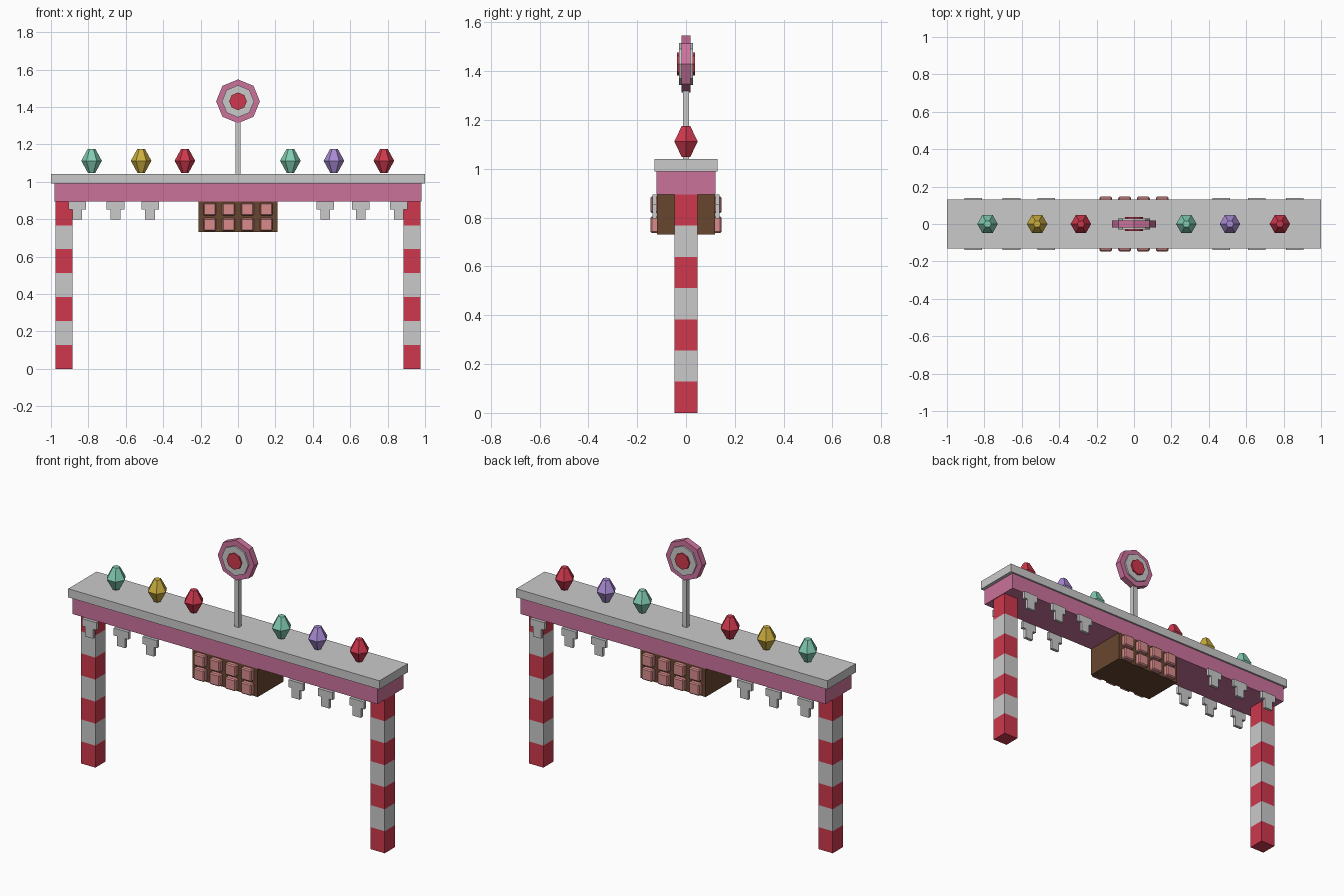
import bpy
import bmesh
from math import pi
from mathutils import Matrix, Vector

cube = bpy.data.objects.get("Cube")
if cube:
    bpy.data.objects.remove(cube, do_unlink=True)


def material(name, r, g, b):
    m = bpy.data.materials.new(name)
    m.use_nodes = True
    m.diffuse_color = (r, g, b, 1)
    m.node_tree.nodes["Principled BSDF"].inputs["Base Color"].default_value = (r, g, b, 1)
    return m


WHITE = material("icing_white", .59, .59, .59)
PINK = material("candy_pink", .6, .17, .33)
RED = material("candy_red", .62, .04, .075)
BROWN = material("chocolate_brown", .14, .062, .03)
ROSE = material("rose_chocolate", .7, .26, .26)
GREEN = material("mint_green", .22, .6, .44)
YELLOW = material("honey_yellow", .6, .42, .05)
PURPLE = material("lilac_purple", .4, .26, .66)


def finish(name, bm, *mats):
    mesh = bpy.data.meshes.new(name)
    bmesh.ops.recalc_face_normals(bm, faces=bm.faces)
    bm.to_mesh(mesh)
    bm.free()
    for m in mats:
        mesh.materials.append(m)
    obj = bpy.data.objects.new(name, mesh)
    bpy.context.collection.objects.link(obj)
    return obj


def add_box(bm, lo, hi):
    lo, hi = Vector(lo), Vector(hi)
    mat = Matrix.Translation((lo + hi) / 2) @ Matrix.Diagonal((*(hi - lo), 1))
    bmesh.ops.create_cube(bm, size=1, matrix=mat)


def box(name, lo, hi, mat):
    bm = bmesh.new()
    add_box(bm, lo, hi)
    return finish(name, bm, mat)


# Beam with its icing slab on top
box("top_slab", (-1, -.13, .99), (1, .13, 1.04), WHITE)
box("beam", (-.98, -.12, .895), (.98, .12, .99), PINK)

# Striped legs: one box sliced into equal bands
LEG_TOP, BANDS = .895, 7
for side, x in (("right", -.93), ("left", .93)):
    bm = bmesh.new()
    add_box(bm, (x - .046, -.047, 0), (x + .046, .047, LEG_TOP))
    for i in range(1, BANDS):
        bmesh.ops.bisect_plane(bm, geom=bm.verts[:] + bm.edges[:] + bm.faces[:],
                               plane_co=(0, 0, LEG_TOP * i / BANDS), plane_no=(0, 0, 1))
    for f in bm.faces:
        band = min(int(f.calc_center_median().z / LEG_TOP * BANDS), BANDS - 1)
        f.material_index = band % 2
    finish(side + "_leg", bm, RED, WHITE)

# Chocolate block with raised tiles front and back
box("chocolate_block", (-.21, -.119, .73), (.21, .119, .895), BROWN)
for side, s in (("front", -1), ("back", 1)):
    for row, z in (("lower", .771), ("upper", .853)):
        for col in range(4):
            x = (col - 1.5) * .101
            y0, y1 = sorted((s * .11, s * .146))
            tile = box(f"{side}_{row}_tile_{col + 1}", (x - .034, y0, z - .034),
                       (x + .034, y1, z + .034), ROSE)
            bev = tile.modifiers.new("soft_edge", 'BEVEL')
            bev.width, bev.segments = .006, 1

# Icing drips: a stepped outline given thickness
HALF = [(.047, .895), (.047, .852), (.026, .852), (.026, .797)]
OUTLINE = HALF + [(-x, z) for x, z in reversed(HALF)]
for side, s in (("front", -1), ("back", 1)):
    for i, x in enumerate((-.86, -.655, -.47, .467, .657, .86)):
        bm = bmesh.new()
        face = bm.faces.new([bm.verts.new((x + px, s * .12, z)) for px, z in OUTLINE])
        ext = bmesh.ops.extrude_face_region(bm, geom=[face], use_keep_orig=True)
        moved = [v for v in ext["geom"] if isinstance(v, bmesh.types.BMVert)]
        bmesh.ops.translate(bm, verts=moved, vec=(0, s * .018, 0))
        finish(f"{side}_drip_{i + 1}", bm, WHITE)

# Six-sided sugar gems
GEMS = [(-.783, GREEN), (-.518, YELLOW), (-.284, RED),
        (.28, GREEN), (.513, PURPLE), (.78, RED)]
for i, (x, mat) in enumerate(GEMS):
    bm = bmesh.new()
    for z, r1, r2 in ((1.08, .02, .055), (1.144, .055, .02)):
        bmesh.ops.create_cone(bm, cap_ends=True, segments=6, radius1=r1, radius2=r2, depth=.064,
                              matrix=Matrix.Translation((x, 0, z)) @ Matrix.Rotation(pi / 2, 4, 'Z'))
    bmesh.ops.remove_doubles(bm, verts=bm.verts, dist=.001)
    # Drop the hidden caps where the halves meet
    inner = [f for f in bm.faces if abs(f.calc_center_median().z - 1.112) < .005]
    bmesh.ops.delete(bm, geom=inner, context='FACES_ONLY')
    finish(f"gem_{i + 1}", bm, mat)

# Lollipop sign: pole and three stacked eight-sided discs
box("sign_pole", (-.013, -.013, 1.04), (.013, .013, 1.35), WHITE)
for name, radius, depth, mat in (("sign_rim", .117, .038, PINK),
                                 ("sign_middle", .086, .057, WHITE),
                                 ("sign_centre", .047, .075, RED)):
    bm = bmesh.new()
    bmesh.ops.create_cone(bm, cap_ends=True, segments=8, radius1=radius, radius2=radius, depth=depth,
                          matrix=Matrix.Translation((0, 0, 1.43)) @ Matrix.Rotation(pi / 2, 4, 'X'))
    finish(name, bm, mat)
